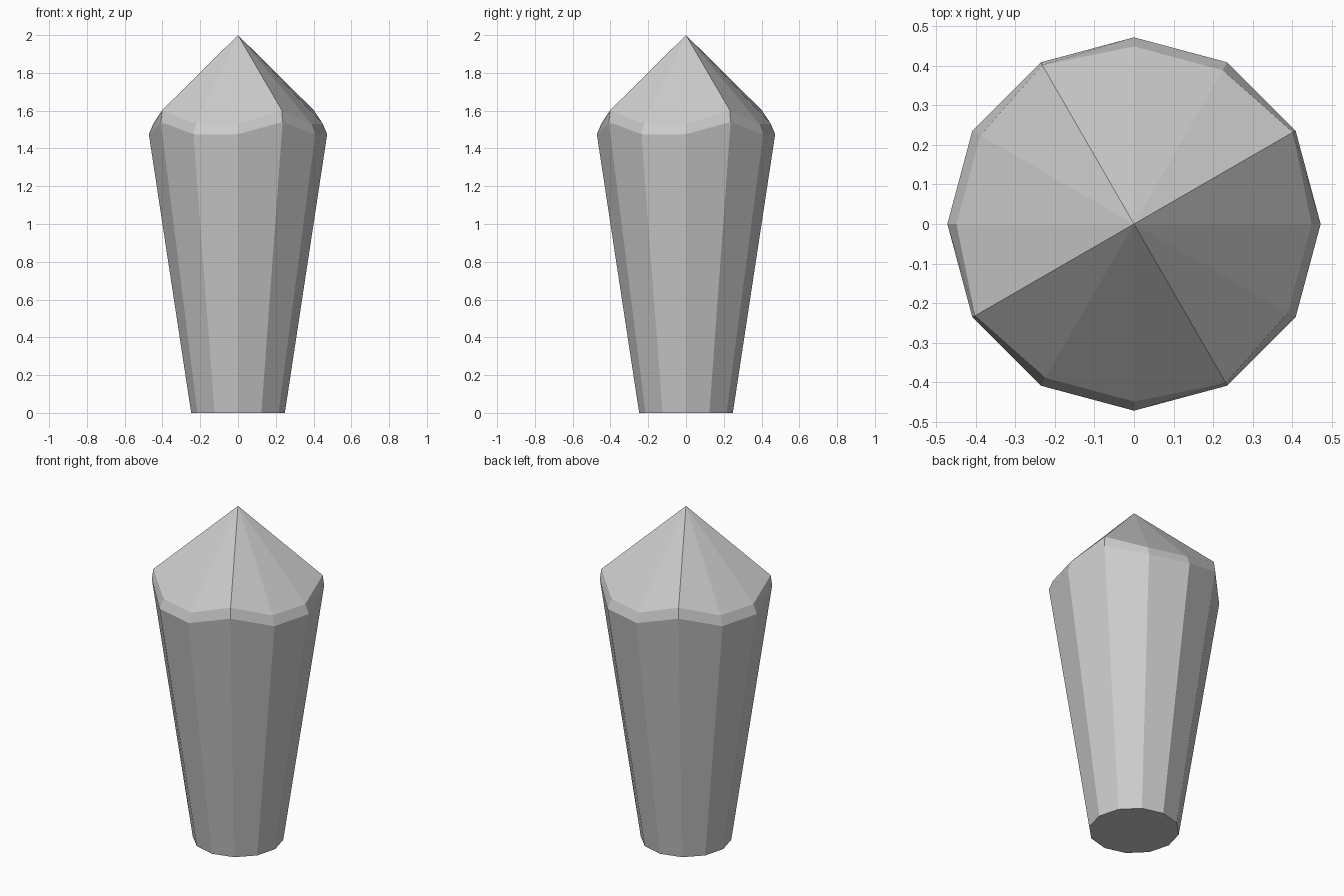
import bpy, bmesh
from math import cos, sin, radians

if "Cube" in bpy.data.objects:
    bpy.data.objects.remove(bpy.data.objects["Cube"])

SIDES = 12
bm = bmesh.new()


def ring(low, high):
    """Ring of (radius, height); every third corner, starting at 30 degrees, is raised."""
    verts = []
    for i in range(SIDES):
        r, z = high if i % 3 == 1 else low
        a = radians(360 / SIDES * i)
        verts.append(bm.verts.new((r * cos(a), r * sin(a), z)))
    return verts


def bridge(lower, upper):
    for i in range(SIDES):
        j = (i + 1) % SIDES
        bm.faces.new((lower[i], lower[j], upper[j], upper[i]))


# Tapered body, bevelled shoulder and pointed tip
base = ring((0.248, 0), (0.248, 0))
girdle = ring((0.472, 1.475), (0.472, 1.54))
shoulder = ring((0.449, 1.53), (0.464, 1.602))
tip = bm.verts.new((0, 0, 2))

bm.faces.new(base[::-1])
bridge(base, girdle)
bridge(girdle, shoulder)
for i in range(SIDES):
    bm.faces.new((shoulder[i], shoulder[(i + 1) % SIDES], tip))

bmesh.ops.recalc_face_normals(bm, faces=bm.faces)
mesh = bpy.data.meshes.new("crystal")
bm.to_mesh(mesh)
bm.free()
bpy.context.collection.objects.link(bpy.data.objects.new("crystal", mesh))
